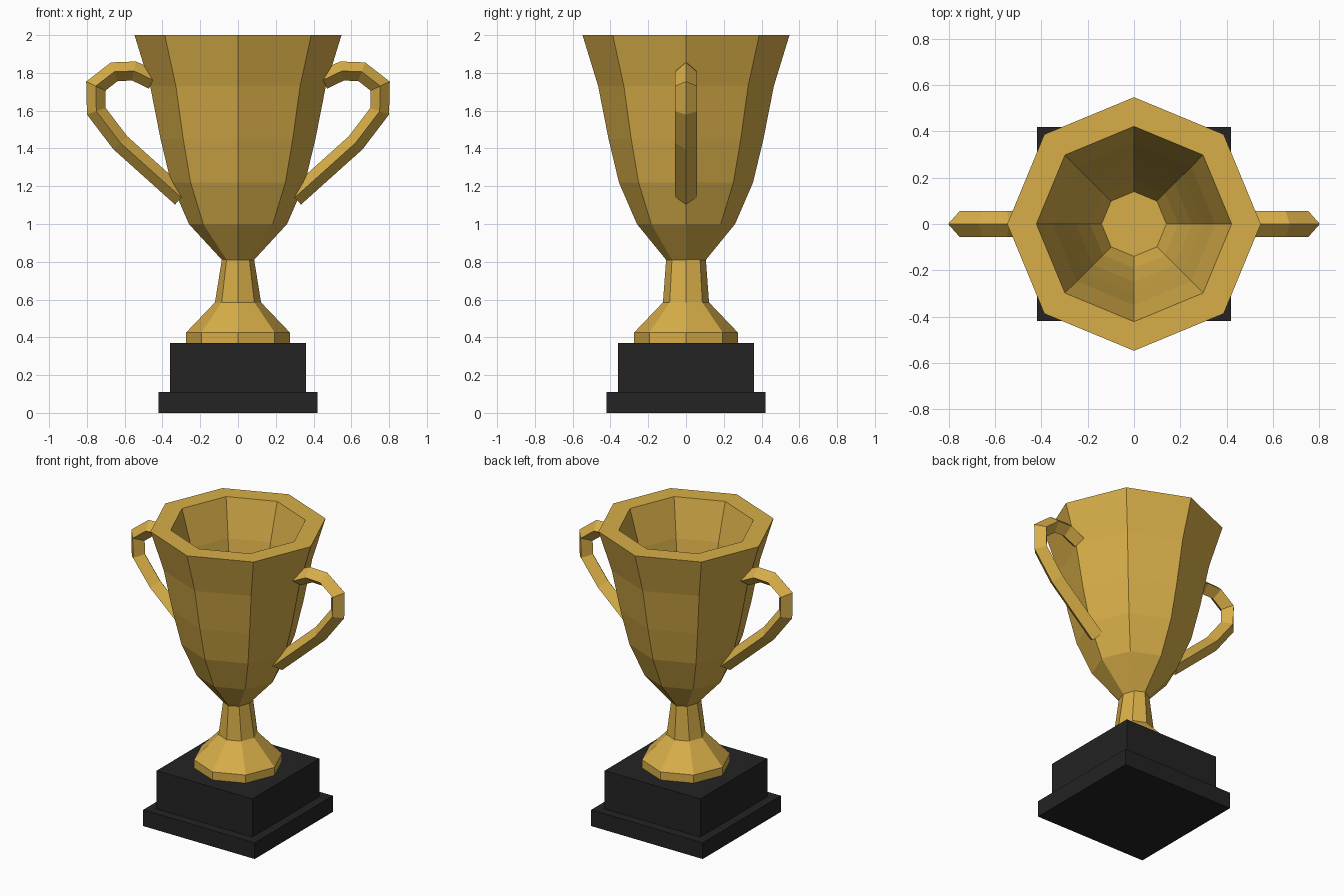
import bpy, bmesh, math
from mathutils import Vector

cube = bpy.data.objects.get("Cube")
if cube:
    bpy.data.objects.remove(cube, do_unlink=True)


def material(name, rgb):
    mat = bpy.data.materials.new(name)
    mat.use_nodes = True
    mat.diffuse_color = (*rgb, 1)
    mat.node_tree.nodes["Principled BSDF"].inputs["Base Color"].default_value = (*rgb, 1)
    return mat


gold = material("gold", (0.68, 0.42, 0.065))
black = material("black", (0.017, 0.017, 0.017))


def finish(name, bm, mat):
    bmesh.ops.recalc_face_normals(bm, faces=bm.faces)
    mesh = bpy.data.meshes.new(name)
    bm.to_mesh(mesh)
    bm.free()
    mesh.materials.append(mat)
    obj = bpy.data.objects.new(name, mesh)
    bpy.context.collection.objects.link(obj)
    return obj


def skin(name, rings, mat):
    """Bridge a list of equal point rings and cap both ends."""
    bm = bmesh.new()
    loops = [[bm.verts.new(p) for p in ring] for ring in rings]
    n = len(loops[0])
    for a, b in zip(loops, loops[1:]):
        for i in range(n):
            j = (i + 1) % n
            bm.faces.new((a[i], a[j], b[j], b[i]))
    bm.faces.new(loops[0])
    bm.faces.new(loops[-1])
    return finish(name, bm, mat)


def octagon(rx, ry, z):
    return [(rx * math.cos(k * math.pi / 4), ry * math.sin(k * math.pi / 4), z) for k in range(8)]


def slab(name, half, z0, z1):
    bm = bmesh.new()
    bmesh.ops.create_cube(bm, size=1)
    for v in bm.verts:
        v.co = (v.co.x * 2 * half, v.co.y * 2 * half, z1 if v.co.z > 0 else z0)
    return finish(name, bm, black)


# Square plinth
slab("plinth_lower", 0.42, 0, 0.11)
slab("plinth_upper", 0.36, 0.11, 0.37)

# Foot and stem
stem = [(0.275, 0.275, 0.37), (0.275, 0.275, 0.425), (0.122, 0.122, 0.585), (0.085, 0.105, 0.815)]
skin("foot_and_stem", [octagon(*p) for p in stem], gold)

# Bowl: outer wall up, over the rim, then down the inner wall to the floor
bowl = [(0.26, 1.0), (0.355, 1.22), (0.41, 1.45), (0.465, 1.73), (0.548, 2.0),
        (0.422, 2.0), (0.35, 1.75), (0.30, 1.48), (0.25, 1.26), (0.19, 1.07), (0.14, 0.96)]
skin("bowl", [octagon(0.085, 0.105, 0.81)] + [octagon(r, r, z) for r, z in bowl], gold)

# Handles: diamond section swept along a bent path with mitred corners
path = [Vector(p) for p in ((0.45, 1.762), (0.55, 1.81), (0.655, 1.806), (0.753, 1.73),
                            (0.75, 1.597), (0.623, 1.43), (0.30, 1.14))]
HALF_THICK, HALF_WIDE = 0.05, 0.057


def handle(name, side):
    rings = []
    for i, p in enumerate(path):
        before = (p - path[i - 1]).normalized() if i else (path[1] - p).normalized()
        after = (path[i + 1] - p).normalized() if i < len(path) - 1 else before
        t = (before + after).normalized()
        out = Vector((-t.y, t.x)) * HALF_THICK / max(t.dot(before), 0.5)
        a, b = p + out, p - out
        rings.append([(side * a.x, 0, a.y), (side * p.x, HALF_WIDE, p.y),
                      (side * b.x, 0, b.y), (side * p.x, -HALF_WIDE, p.y)])
    return skin(name, rings, gold)


handle("left_handle", 1)
handle("right_handle", -1)
